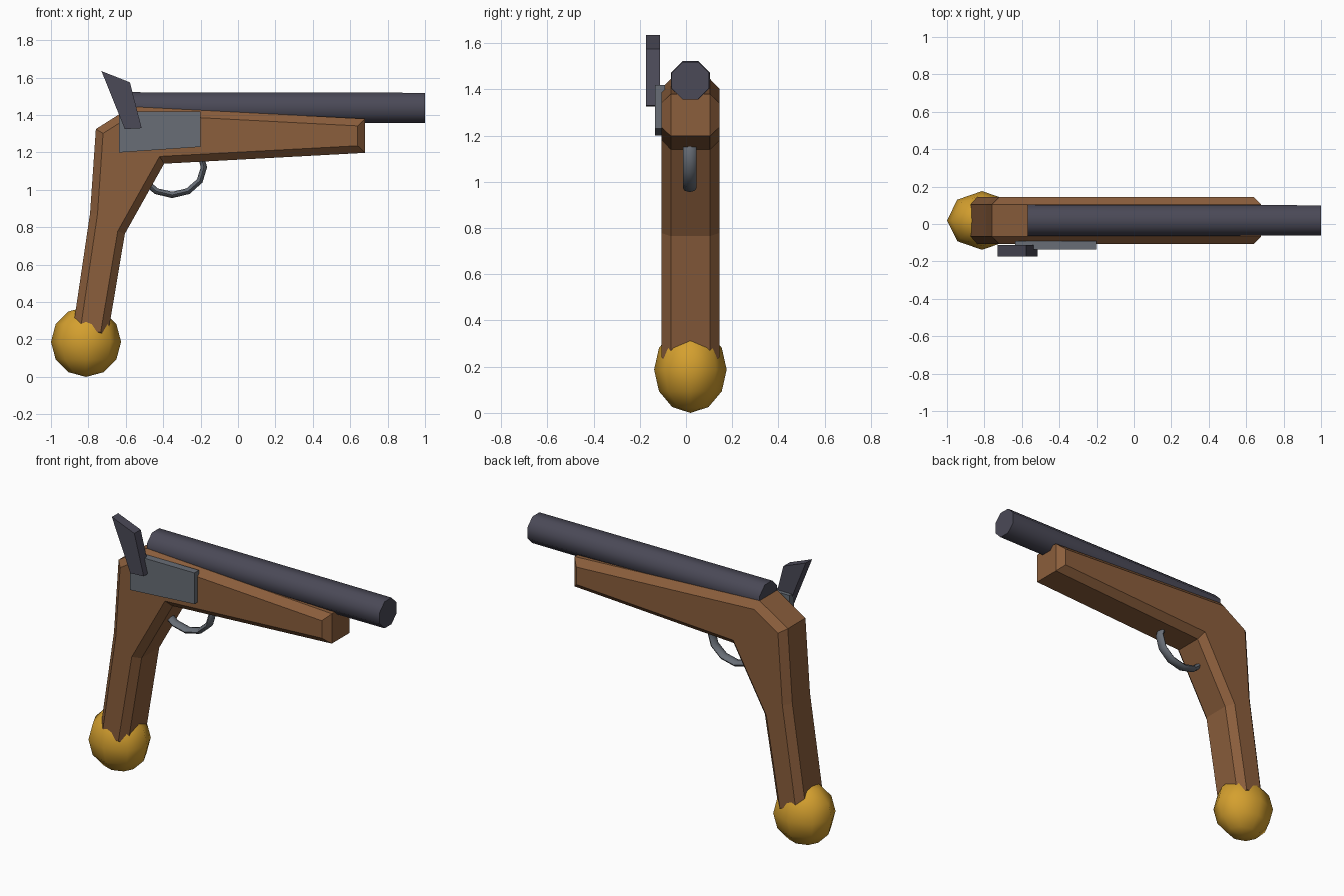
import bpy, bmesh
from math import radians, cos, pi
from mathutils import Matrix, Vector

cube = bpy.data.objects.get("Cube")
if cube:
    bpy.data.objects.remove(cube, do_unlink=True)

MID = 0.019  # y of the centre plane of the stock


def material(name, rgb):
    m = bpy.data.materials.new(name)
    m.use_nodes = True
    m.diffuse_color = (*rgb, 1)
    m.node_tree.nodes["Principled BSDF"].inputs["Base Color"].default_value = (*rgb, 1)
    return m


wood = material("brown wood", (0.258, 0.112, 0.045))
dark = material("dark gunmetal", (0.069, 0.067, 0.095))
steel = material("grey steel", (0.138, 0.155, 0.182))
brass = material("golden brass", (0.66, 0.35, 0.028))


def finish(name, bm, mat, smooth=None):
    bmesh.ops.recalc_face_normals(bm, faces=bm.faces)
    mesh = bpy.data.meshes.new(name)
    bm.to_mesh(mesh)
    bm.free()
    mesh.materials.append(mat)
    obj = bpy.data.objects.new(name, mesh)
    bpy.context.collection.objects.link(obj)
    if smooth:
        bpy.ops.object.select_all(action="DESELECT")
        obj.select_set(True)
        bpy.context.view_layer.objects.active = obj
        bpy.ops.object.shade_smooth_by_angle(angle=radians(smooth))
    return obj


def slab(name, outline, y0, y1, mat, chamfer=0):
    """Side outline in x and z, extruded from y0 to y1, rims optionally chamfered."""
    bm = bmesh.new()
    face = bm.faces.new([bm.verts.new((x, y0, z)) for x, z in outline])
    out = bmesh.ops.extrude_face_region(bm, geom=[face], use_keep_orig=True)
    moved = [v for v in out["geom"] if isinstance(v, bmesh.types.BMVert)]
    bmesh.ops.translate(bm, verts=moved, vec=(0, y1 - y0, 0))
    bmesh.ops.recalc_face_normals(bm, faces=bm.faces)
    if chamfer:
        rims = [e for e in bm.edges if abs(e.verts[0].co.y - e.verts[1].co.y) < 1e-5]
        bmesh.ops.bevel(bm, geom=rims, offset=chamfer, offset_type="OFFSET",
                        segments=1, profile=0.5, affect="EDGES")
    return finish(name, bm, mat)


# Stock and grip in one chamfered piece
slab("stock", [(-0.891, 0.2), (-0.791, 0.875), (-0.76, 1.325), (-0.57, 1.445),
               (0.68, 1.38), (0.68, 1.198), (-0.395, 1.14), (-0.605, 0.765),
               (-0.70, 0.2)], -0.106, 0.144, wood, chamfer=0.04)

# Lock plate and hammer on the right side
slab("lock_plate", [(-0.635, 1.2), (-0.635, 1.42), (-0.2, 1.42), (-0.2, 1.23)],
     -0.135, -0.09, steel)
slab("hammer", [(-0.73, 1.635), (-0.578, 1.575), (-0.515, 1.33), (-0.605, 1.325)],
     -0.174, -0.113, dark)

# Octagonal barrel with a slight taper
bm = bmesh.new()
to_corner = 1 / cos(pi / 8)
bmesh.ops.create_cone(bm, cap_ends=True, segments=8, radius1=0.084 * to_corner,
                      radius2=0.081 * to_corner, depth=1.57,
                      matrix=Matrix.Translation((0.215, MID, 1.438))
                      @ Matrix.Rotation(pi / 2, 4, "Y") @ Matrix.Rotation(pi / 8, 4, "Z"))
# keep a flat facing up whichever way the ring starts
ring = [v.co for v in bm.verts if v.co.x > 0.9]
if sum(c.z > max(r.z for r in ring) - 0.005 for c in ring) < 2:
    bmesh.ops.rotate(bm, verts=bm.verts, cent=(0, MID, 1.438),
                     matrix=Matrix.Rotation(pi / 8, 3, "X"))
finish("barrel", bm, dark, smooth=60)

# Pommel ball
bm = bmesh.new()
bmesh.ops.create_uvsphere(bm, u_segments=8, v_segments=6, radius=1,
                          matrix=Matrix.Translation((-0.8125, MID, 0.1875))
                          @ Matrix.Diagonal((0.1875, 0.157, 0.1875, 1)))
finish("pommel", bm, brass, smooth=60)

# Trigger guard: an oval ring whose upper part is buried in the stock
bm = bmesh.new()
SEGMENTS, SIDES = 12, 8
rings = []
for i in range(SEGMENTS):
    spoke = Matrix.Rotation(2 * pi * i / SEGMENTS, 3, "Y") @ Vector((1, 0, 0))
    loop = []
    for j in range(SIDES):
        tube = Matrix.Rotation(2 * pi * j / SIDES, 3, "Z") @ Vector((1, 0, 0))
        reach = tube.x * 0.017
        loop.append(bm.verts.new((-0.352 + spoke.x * (0.17 + reach),
                                  MID - 0.003 + tube.y * 0.03,
                                  1.122 + spoke.z * (0.149 + reach))))
    rings.append(loop)
for i in range(SEGMENTS):
    a, b = rings[i], rings[(i + 1) % SEGMENTS]
    for j in range(SIDES):
        k = (j + 1) % SIDES
        bm.faces.new((a[j], a[k], b[k], b[j]))
finish("trigger_guard", bm, steel, smooth=60)
